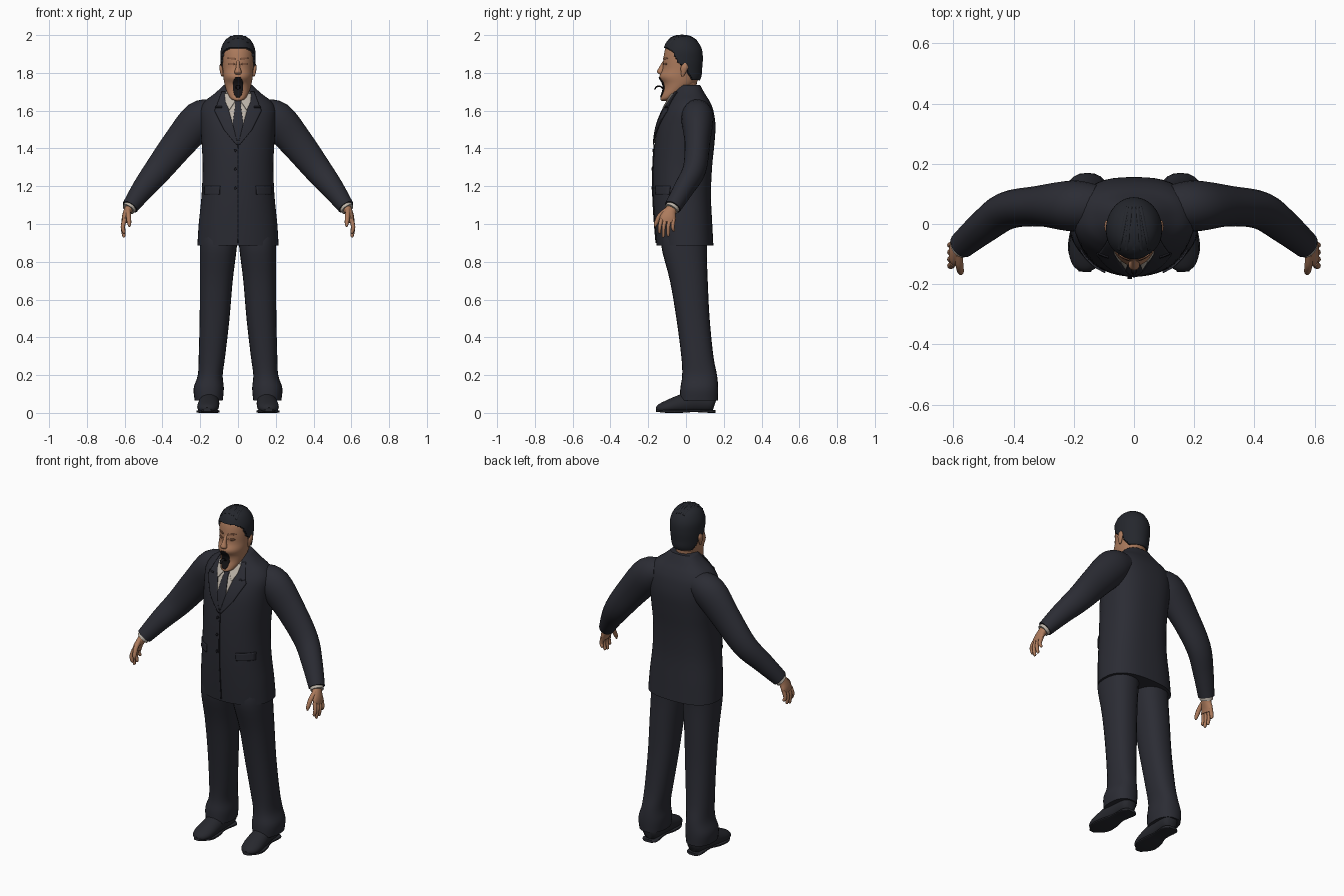
import bpy, bmesh, math
from mathutils import Vector
from mathutils.bvhtree import BVHTree

if "Cube" in bpy.data.objects:
    bpy.data.objects.remove(bpy.data.objects["Cube"])


def material(name, rgb):
    m = bpy.data.materials.new(name)
    m.use_nodes = True
    m.diffuse_color = (*rgb, 1)
    m.node_tree.nodes["Principled BSDF"].inputs["Base Color"].default_value = (*rgb, 1)
    return m


SUIT = material("charcoal suit", (0.024, 0.025, 0.034))
SEAM = material("dark seam", (0.012, 0.012, 0.017))
HAIR = material("black hair", (0.018, 0.02, 0.026))
SKIN = material("skin", (0.42, 0.2, 0.11))
SHADE = material("eyelid brown", (0.25, 0.11, 0.06))
SHIRT = material("off white shirt", (0.5, 0.45, 0.39))
MOUTH = material("mouth black", (0.008, 0.007, 0.008))
SHOE = material("shoe leather", (0.02, 0.021, 0.027))


def smooth_path(points, steps):
    """Catmull-Rom through tuples of any length."""
    p = [points[0], *points, points[-1]]
    out = []
    for i in range(1, len(p) - 2):
        for k in range(steps):
            t = k / steps
            out.append([0.5 * (2 * b + (c - a) * t + (2 * a - 5 * b + 4 * c - d) * t * t
                               + (3 * b - a - 3 * c + d) * t ** 3)
                        for a, b, c, d in zip(p[i - 1], p[i], p[i + 1], p[i + 2])])
    return out + [list(points[-1])]


def finish(name, bm, mat, mirror=False):
    bmesh.ops.recalc_face_normals(bm, faces=bm.faces)
    mesh = bpy.data.meshes.new(name)
    bm.to_mesh(mesh)
    tree = BVHTree.FromBMesh(bm)
    bm.free()
    mesh.materials.append(mat)
    ob = bpy.data.objects.new(name, mesh)
    bpy.context.collection.objects.link(ob)
    bpy.ops.object.select_all(action="DESELECT")
    ob.select_set(True)
    bpy.context.view_layer.objects.active = ob
    bpy.ops.object.shade_smooth_by_angle(angle=math.radians(45))
    if mirror:
        ob.modifiers.new("mirror", "MIRROR")
    return ob, tree


def loft(name, rings, mat, mirror=False, follow=True, ref=(0, 1, 0), power=(2, 2),
         sides=24, steps=4, tweak=None):
    """Skin a row of rings (x, y, z, radius, radius), level or square to the path."""
    rings = smooth_path(rings, steps)
    pos = [Vector(r[:3]) for r in rings]
    bm = bmesh.new()
    rows = []
    for i, r in enumerate(rings):
        t = Vector((0, 0, 1))
        if follow:
            t = (pos[min(i + 1, len(pos) - 1)] - pos[max(i - 1, 0)]).normalized()
        u = Vector(ref).cross(t).normalized()
        v = t.cross(u)
        row = []
        for k in range(sides):
            a = math.tau * k / sides
            c, s = math.cos(a), math.sin(a)
            e = 2 / power[1 if s > 0 else 0]
            row.append(bm.verts.new(pos[i] + u * math.copysign(abs(c) ** e, c) * r[3]
                                    + v * math.copysign(abs(s) ** e, s) * r[4]))
        rows.append(row)
    for a, b in zip(rows, rows[1:]):
        for k in range(sides):
            n = (k + 1) % sides
            bm.faces.new((a[k], a[n], b[n], b[k]))
    bm.faces.new(rows[0])
    bm.faces.new(rows[-1])
    if tweak:
        bmesh.ops.recalc_face_normals(bm, faces=bm.faces)
        bm.normal_update()
        tweak(bm)
    return finish(name, bm, mat, mirror)


def plate(name, tree, rows, mat, lift=0.003, mirror=False, cols=8, steps=6):
    """Thin sheet of rows (z, x0, x1) laid on the front of a surface."""
    bm = bmesh.new()
    grid = []
    for (z, a, b), (z2, a2, b2) in zip(rows, rows[1:]):
        for k in range(steps + 1):
            t = k / steps
            zz, l, r = z + (z2 - z) * t, a + (a2 - a) * t, b + (b2 - b) * t
            line = []
            for c in range(cols + 1):
                x = l + (r - l) * c / cols
                hit = tree.ray_cast(Vector((x, -1, zz)), Vector((0, 1, 0)))[0]
                line.append(bm.verts.new((x, (hit.y if hit else 0) - lift, zz)))
            grid.append(line)
    for a, b in zip(grid, grid[1:]):
        for c in range(cols):
            bm.faces.new((a[c], a[c + 1], b[c + 1], b[c]))
    bmesh.ops.remove_doubles(bm, verts=bm.verts, dist=0.0002)
    ob, _ = finish(name, bm, mat, mirror)
    solid = ob.modifiers.new("thickness", "SOLIDIFY")
    solid.thickness, solid.offset = 0.006, 0


# Jacket body, sleeves and collar
_, torso = loft("jacket_body", [
    (0, -.005, .885, .215, .150), (0, -.013, 1.0, .208, .152), (0, -.021, 1.15, .193, .153),
    (0, -.018, 1.3, .187, .156), (0, -.008, 1.42, .192, .158), (0, .003, 1.52, .198, .153),
    (0, .013, 1.6, .200, .132), (0, .017, 1.65, .175, .108), (0, .015, 1.69, .125, .085),
    (0, .015, 1.735, .075, .06)], SUIT, follow=False, power=(2.1, 2.6), sides=48)
loft("sleeves", [
    (.12, .06, 1.59, .07, .07), (.20, .06, 1.555, .098, .085), (.31, .06, 1.43, .088, .068),
    (.42, .045, 1.29, .074, .062), (.5, -.01, 1.19, .06, .054), (.572, -.07, 1.09, .044, .045)],
    SUIT, mirror=True)
loft("jacket_collar", [(0, .022, 1.665, .095, .072), (0, .012, 1.705, .08, .066)], SUIT)

# Shirt, tie and jacket front
plate("shirt_front", torso, [(1.7, -.065, .065), (1.6, -.05, .05), (1.43, -.002, .002)], SHIRT)
loft("shirt_collar", [(0, -.004, 1.67, .074, .074), (0, -.024, 1.722, .066, .07)], SHIRT)
plate("shirt_collar_points", torso, [(1.69, .012, .07), (1.645, .018, .066), (1.605, .044, .048)],
      SHIRT, .011, True)
plate("tie", torso, [(1.665, -.02, .02), (1.63, -.014, .014), (1.53, -.028, .028),
                     (1.44, -.006, .006)], SUIT, .008)
plate("lapels", torso, [(1.7, .066, .085), (1.62, .053, .115), (1.6, .048, .125),
                        (1.5, .02, .075), (1.42, -.003, .01)], SUIT, .007, True)
plate("lapel_notches", torso, [(1.622, .085, .118), (1.615, .085, .12)], SEAM, .012, True, steps=2)
plate("jacket_opening", torso, [(1.42, -.002, .002), (.9, -.002, .002)], SEAM, .002, steps=20, cols=1)
plate("pocket_flaps", torso, [(1.2, .095, .178), (1.155, .098, .178)], SUIT, .004, True)
for i in range(3):
    z = 1.39 - i * .1
    plate(f"jacket_button_{i + 1}", torso, [(z + .008, -.016, -.012), (z, -.022, -.006),
                                            (z - .008, -.016, -.012)], SEAM, .006, steps=2)

# Trousers and shoes
loft("trouser_legs", [
    (.1, 0, .98, .098, .12), (.104, -.01, .88, .098, .12), (.115, .015, .7, .087, .1),
    (.124, .037, .5, .079, .088), (.138, .06, .3, .07, .085), (.147, .072, .2, .066, .092),
    (.155, .07, .13, .08, .1), (.155, .068, .065, .074, .1)],
    SUIT, mirror=True, follow=False, power=(2.3, 2.3))


def flatten(bm):
    for v in bm.verts:
        v.co.z = max(v.co.z, .012)


loft("shoes", [
    (.145, .153, .05, .025, .035), (.146, .13, .055, .045, .05), (.15, .05, .06, .05, .06),
    (.155, -.03, .045, .056, .05), (.16, -.1, .03, .056, .036), (.163, -.14, .022, .04, .024),
    (.164, -.157, .018, .015, .01)], SHOE, mirror=True, ref=(0, 0, 1), tweak=flatten)
loft("shoe_soles", [
    (.145, .155, .008, .025, .008), (.146, .13, .008, .046, .008), (.15, .04, .011, .042, .007),
    (.155, -.03, .008, .058, .008), (.16, -.1, .008, .058, .008), (.164, -.158, .013, .02, .007)],
    SHOE, mirror=True, ref=(0, 0, 1), power=(4, 4))

# Cuffs and hands
loft("shirt_cuffs", [(.56, -.06, 1.105, .036, .038), (.58, -.078, 1.078, .035, .038)], SHIRT, mirror=True)
loft("palms", [
    (.573, -.07, 1.09, .024, .028), (.585, -.085, 1.065, .022, .033),
    (.597, -.095, 1.035, .018, .042), (.602, -.1, 1.01, .014, .04)], SKIN, mirror=True, sides=16)
for i, (y, tip_y, tip_z) in enumerate([(-.13, -.14, .95), (-.108, -.12, .93),
                                       (-.086, -.094, .935), (-.066, -.066, .96)]):
    loft(f"fingers_{i + 1}", [
        (.6, y, 1.025, .012, .011), (.61, (y + tip_y) / 2 - .004, .985, .011, .01),
        (.604, tip_y, tip_z + .008, .009, .008), (.602, tip_y, tip_z, .004, .004)],
        SKIN, mirror=True, sides=10)
loft("thumbs", [
    (.582, -.1, 1.075, .014, .015), (.58, -.138, 1.045, .013, .013),
    (.576, -.158, 1.005, .011, .011), (.575, -.164, .985, .004, .004)], SKIN, mirror=True, sides=10)

# Head and neck
loft("neck", [(0, -.008, 1.62, .058, .058), (0, -.008, 1.7, .056, .062),
              (0, -.005, 1.78, .06, .065)], SKIN, follow=False)
HEAD = [
    (0, -.117, 1.652, .012, .012), (0, -.1, 1.662, .036, .035), (0, -.078, 1.685, .052, .05),
    (0, -.05, 1.715, .064, .07), (0, -.035, 1.745, .072, .088), (0, -.034, 1.78, .078, .106),
    (0, -.024, 1.82, .081, .1), (0, -.02, 1.87, .084, .1), (0, -.018, 1.92, .082, .094),
    (0, -.02, 1.96, .066, .075), (0, -.022, 1.982, .042, .048), (0, -.022, 1.991, .012, .014)]
_, head = loft("head", HEAD, SKIN, follow=False, sides=48)
loft("nose", [(0, -.113, 1.865, .008, .008), (0, -.128, 1.83, .011, .014),
              (0, -.136, 1.805, .019, .018), (0, -.125, 1.79, .014, .012)],
     SKIN, follow=False, sides=16)
loft("ears", [(.084, -.018, 1.782, .004, .006), (.086, -.014, 1.8, .008, .013),
              (.09, -.008, 1.83, .009, .02), (.088, -.006, 1.852, .004, .008)],
     SKIN, mirror=True, follow=False, sides=14)
plate("eyelids", head, [(1.853, .024, .044), (1.847, .015, .052), (1.841, .024, .044)],
      SHADE, .001, True, steps=3)
plate("eyebrows", head, [(1.882, .024, .046), (1.876, .014, .058), (1.871, .014, .03)],
      SHADE, .001, True, steps=3)
plate("open_mouth", head, [(1.778, -.012, .012), (1.76, -.024, .024), (1.715, -.026, .026),
                           (1.685, -.02, .02), (1.67, -.01, .01)], MOUTH, .002)
loft("tongue", [(0, -.11, 1.705, .012, .004), (0, -.135, 1.728, .012, .004),
                (0, -.155, 1.727, .01, .004), (0, -.166, 1.712, .006, .003)],
     MOUTH, ref=(0, 0, 1), sides=12)

# Hair shell swells above the hairline and sinks into the head below it
HAIRLINE = [(-.2, 1.932), (-.1, 1.928), (-.07, 1.91), (-.05, 1.86), (-.028, 1.835),
            (0, 1.81), (.025, 1.765), (.2, 1.75)]


def comb(bm):
    for v in bm.verts:
        for (y0, z0), (y1, z1) in zip(HAIRLINE, HAIRLINE[1:]):
            if y0 <= v.co.y < y1:
                limit = z0 + (z1 - z0) * (v.co.y - y0) / (y1 - y0)
        v.co += v.normal * (.009 if v.co.z > limit else -.02)


_, scalp = loft("hair", HEAD[4:], HAIR, follow=False, sides=72, steps=8, tweak=comb)
for i in range(5):
    start = (i - 2) * .024
    lock = []
    for k in range(6):
        t = k / 5
        x, y = start * (1 - .55 * t), -.085 + .14 * t
        hit = scalp.ray_cast(Vector((x, y, 3)), Vector((0, 0, -1)))[0]
        lock.append((x, y, hit.z - .003, .007, .005))
    loft(f"hair_lock_{i + 1}", lock, HAIR, ref=(0, 0, 1), sides=8)
